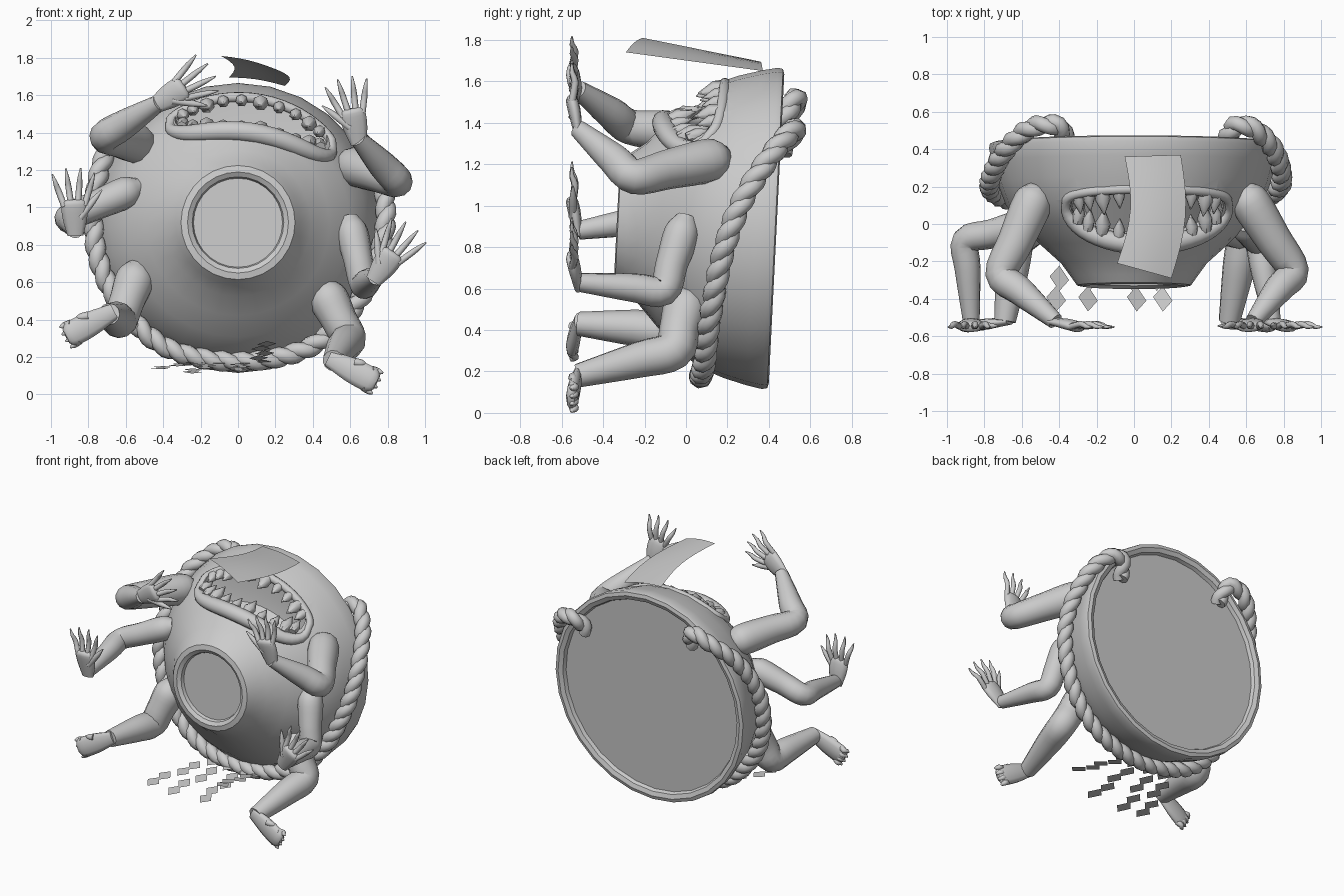
import bpy, bmesh, math
from mathutils import Vector

old = bpy.data.objects.get("Cube")
if old:
    bpy.data.objects.remove(old, do_unlink=True)

grey = bpy.data.materials.new("plain grey")
grey.use_nodes = True
grey.diffuse_color = (0.6, 0.6, 0.6, 1)
grey.node_tree.nodes["Principled BSDF"].inputs["Base Color"].default_value = (0.6, 0.6, 0.6, 1)


def finish(bm, name, angle=50, closed=True):
    if closed:
        bmesh.ops.recalc_face_normals(bm, faces=bm.faces)
    mesh = bpy.data.meshes.new(name)
    bm.to_mesh(mesh)
    bm.free()
    mesh.materials.append(grey)
    ob = bpy.data.objects.new(name, mesh)
    bpy.context.collection.objects.link(ob)
    if angle:
        smooth(ob, angle)
    return ob


def smooth(ob, angle):
    bpy.ops.object.select_all(action='DESELECT')
    ob.select_set(True)
    bpy.context.view_layer.objects.active = ob
    bpy.ops.object.shade_smooth_by_angle(angle=math.radians(angle))


def spline(points, steps):
    """Catmull-Rom through points of any dimension."""
    p = [Vector(q) for q in points]
    p = [2 * p[0] - p[1]] + p + [2 * p[-1] - p[-2]]
    out = []
    for i in range(1, len(p) - 2):
        a, b, c, d = p[i - 1:i + 3]
        for k in range(steps):
            t = k / steps
            out.append(0.5 * (2 * b + (c - a) * t + (2 * a - 5 * b + 4 * c - d) * t * t
                              + (3 * b - a - 3 * c + d) * t ** 3))
    return out + [p[-2]]


def bridge(bm, rings, closed=False):
    n = len(rings[0])
    pairs = list(zip(rings, rings[1:])) + ([(rings[-1], rings[0])] if closed else [])
    for a, b in pairs:
        for i in range(n):
            j = (i + 1) % n
            bm.faces.new((a[i], a[j], b[j], b[i]))
    if not closed:
        bm.faces.new(rings[0][::-1])
        bm.faces.new(rings[-1])


def tube(bm, path, sides=10, ref=(0, 0, 1), flat=1, closed=False):
    """Sweep along (x, y, z, radius) points; flat squashes along ref."""
    pos = [Vector(p[:3]) for p in path]
    u, rings, n = Vector(ref), [], len(path)
    for i, p in enumerate(pos):
        ahead = pos[(i + 1) % n] if closed else pos[min(i + 1, n - 1)]
        behind = pos[i - 1] if closed else pos[max(i - 1, 0)]
        t = (ahead - behind).normalized()
        u = (u - t * u.dot(t)).normalized()
        v = t.cross(u)
        angles = [2 * math.pi * k / sides for k in range(sides)]
        rings.append([bm.verts.new(p + path[i][3] * (u * flat * math.cos(a) + v * math.sin(a)))
                      for a in angles])
    bridge(bm, rings, closed)


# Bowl: lathe around a slightly leaning front-to-back axis
PROFILE = [(.238, -.295), (.245, -.318), (.27, -.334), (.305, -.328), (.335, -.285), (.39, -.21),
           (.49, -.12), (.60, -.01), (.685, .10), (.73, .22), (.76, .33), (.775, .405),
           (.77, .43), (.745, .437), (.715, .425), (.705, .40)]


def axis_z(y):
    return .92 - .04 * (y + .34)


def bowl_radius(y):
    outer = PROFILE[3:12]
    for (r0, y0), (r1, y1) in zip(outer, outer[1:]):
        if y <= y1:
            return r0 + (r1 - r0) * (y - y0) / (y1 - y0)
    return outer[-1][0]


def bowl_top(x, y):
    r = bowl_radius(y - .03)
    return axis_z(y) + math.sqrt(max(r * r - x * x, 0))


bm = bmesh.new()
rings = []
for r, y in PROFILE:
    ring = []
    for k in range(28):
        a = 2 * math.pi * k / 28
        ring.append(bm.verts.new((r * math.cos(a), y + .05 * r * math.sin(a),
                                  axis_z(y) + r * math.sin(a))))
    rings.append(ring)
bridge(bm, rings)
bowl = finish(bm, "bowl_body", 0)


def mouth_edge(angle, scale=1):
    """Mouth outline on the bowl: straight upper edge, round lower edge."""
    s = math.sin(angle)
    s = .09 * s ** .5 if s > 0 else .18 * s
    x, y = .07 + .42 * scale * math.cos(angle), .095 + scale * s
    return Vector((x, y, bowl_top(x, y)))


# Mouth cavity cut into the top of the bowl
bm = bmesh.new()
rings = []
for scale, drop in ((.8, .24), (.95, .15), (1, -.25)):
    rings.append([bm.verts.new(mouth_edge(2 * math.pi * k / 40, scale) - Vector((0, 0, drop)))
                  for k in range(40)])
bridge(bm, rings)
bmesh.ops.triangulate(bm, faces=bm.faces)
cutter = finish(bm, "mouth_cutter", 0)
cutter.hide_render = True
cut = bowl.modifiers.new("mouth", 'BOOLEAN')
cut.object = cutter
cut.operation = 'DIFFERENCE'
bpy.context.view_layer.objects.active = bowl
bpy.ops.object.modifier_apply(modifier=cut.name)
bpy.data.objects.remove(cutter, do_unlink=True)
smooth(bowl, 35)

# Lips around the opening, the lower one fuller
bm = bmesh.new()
lip = []
for k in range(48):
    a = 2 * math.pi * k / 48
    p = mouth_edge(a, 1.03)
    low = max(-math.sin(a), 0)
    lip.append((p.x, p.y - .02 * low, p.z - .015 + .02 * low, .027 + .028 * low))
tube(bm, lip, 10, closed=True)
finish(bm, "lips", 60)

# Two rows of pointed teeth
for name, side in (("upper_teeth", 1), ("lower_teeth", -1)):
    bm = bmesh.new()
    for k in range(10):
        a = side * math.radians(24 + 132 * k / 9)
        p = mouth_edge(a, .96) + Vector((0, 0, -.025 if side > 0 else .01))
        size = 1.3 if k % 3 == 1 else 1
        d = Vector((-.015 * math.cos(a), -side * .095, .035 if side < 0 else -.02)) * size
        root, mid, tip = p - d * .2, p + d * .35, p + d
        tube(bm, [(*root, .028), (*mid, .033 * size), (*tip, .003)], 7)
    finish(bm, name)

# Two-strand rope wrapped under the bowl, ends hooked over the rim
ROPE = [(-.37, .45, 1.39), (-.38, .49, 1.46), (-.43, .53, 1.52), (-.56, .51, 1.46),
        (-.69, .39, 1.32), (-.765, .25, 1.07), (-.755, .17, .76), (-.63, .12, .48),
        (-.38, .09, .25), (0, .07, .175), (.38, .09, .25), (.63, .12, .48), (.765, .18, .78),
        (.79, .27, 1.02), (.74, .41, 1.24), (.64, .51, 1.36), (.55, .53, 1.36),
        (.51, .48, 1.31), (.50, .45, 1.24)]
raw = spline(ROPE, 20)
line, carry, STEP = [raw[0]], 0, .022
for a, b in zip(raw, raw[1:]):
    length = (b - a).length
    while carry + length >= STEP:
        a = a.lerp(b, (STEP - carry) / length)
        length, carry = (b - a).length, 0
        line.append(a)
    carry += length
bm = bmesh.new()
for phase in (0, math.pi):
    strand, u = [], Vector((0, 0, 1))
    for i, p in enumerate(line):
        t = (line[min(i + 1, len(line) - 1)] - line[max(i - 1, 0)]).normalized()
        u = (u - t * u.dot(t)).normalized()
        a = phase + 2 * math.pi * i / 9
        q = p + .017 * (u * math.cos(a) + t.cross(u) * math.sin(a))
        strand.append((*q, .041))
    tube(bm, strand, 8)
finish(bm, "twisted_rope", 60)

# Zigzag paper streamers: chains of diamonds running forward from the rope
for n, (x0, x1, z1) in enumerate([(-.25, -.43, .14), (-.12, -.26, .12),
                                  (.02, 0, .13), (.12, .14, .27)]):
    bm = bmesh.new()
    slope = (z1 - .17) / -.44
    for k in range(5):
        f = k / 4
        x = x0 + (x1 - x0) * f + .014 * (-1) ** k
        y = .04 - .44 * f
        bm.faces.new([bm.verts.new((x + dx, y + dy, .17 + slope * (y + dy - .04)))
                      for dx, dy in ((0, -.068), (.052, -.01), (0, .068), (-.052, .01))])
    finish(bm, "paper_streamer_%d" % (n + 1), 0, False)

# Curved paper strip above the mouth
bm = bmesh.new()
BACK = (Vector((-.05, .36, 1.695)), Vector((.25, .37, 1.65)))
FRONT = (Vector((-.09, -.21, 1.81)), Vector((.20, -.29, 1.74)))
rows = []
for i in range(9):
    f = i / 8
    row = []
    for k in range(7):
        s = k / 6
        p = BACK[0].lerp(BACK[1], s).lerp(FRONT[0].lerp(FRONT[1], s), f)
        p += Vector((.05 * math.sin(math.pi * f), 0, .012 * math.sin(math.pi * s)))
        row.append(bm.verts.new(p))
    rows.append(row)
for a, b in zip(rows, rows[1:]):
    for k in range(6):
        bm.faces.new((a[k], b[k], b[k + 1], a[k + 1]))
finish(bm, "paper_strip", 50, False)


def paw(bm, base, angle, palm, width, digit, radius, fan, thumb):
    """Flat palm or sole facing front, with five tapered digits."""
    def at(a, dist, dy=0):
        return base + Vector((math.cos(a) * dist, dy, math.sin(a) * dist))
    tube(bm, spline([(*at(angle, -.03), .045), (*at(angle, palm * .5, -.015), width),
                     (*at(angle, palm, -.03), width),
                     (*at(angle, palm * 1.15, -.035), width * .6)], 3), 10, (0, 1, 0), .42)
    for k in range(4):
        s = k - 1.5
        a = angle - thumb * s * fan
        across = Vector((math.sin(angle), 0, -math.cos(angle))) * s * width * .5 * thumb
        root = at(angle, palm * .9, -.03) + across
        d = Vector((math.cos(a), 0, math.sin(a))) * digit * (1.08 - .1 * abs(s))
        lift = Vector((0, .015, 0))
        tube(bm, spline([(*root, radius), (*(root + d * .5 + lift), radius * .95),
                         (*(root + d * .75), radius * .7), (*(root + d), .004)], 2), 7)
    a = angle + thumb * fan * 3.2
    root = at(angle + thumb * .4, palm * .5, -.025)
    d = Vector((math.cos(a), 0, math.sin(a))) * digit * .95
    tube(bm, spline([(*root, radius * 1.2), (*(root + d * .6), radius), (*(root + d), .004)], 3), 7)


def limb(name, joints, radii, angle, **shape):
    root, bend, end = [Vector(j) for j in joints]
    bm = bmesh.new()
    out = (root - bend).normalized()
    path = [(*(root + out * .085), radii[0] * .55), (*root, radii[0]),
            (*root.lerp(bend, .55), radii[0] * .92), (*bend, radii[1]),
            (*bend.lerp(end, .35), radii[1] * .93), (*end, radii[2])]
    tube(bm, spline(path, 4), 12)
    paw(bm, end, math.radians(angle), **shape)
    finish(bm, name, 60)


# Four arms with spread hands
ARM = (.105, .085, .045)
THIN_ARM = (.085, .075, .045)
HAND = dict(palm=.14, width=.07, digit=.20, radius=.018, fan=.22)
limb("upper_left_arm", [(.62, .12, 1.22), (.85, -.25, 1.14), (.64, -.52, 1.37)],
     ARM, 102, thumb=1, **HAND)
limb("upper_right_arm", [(-.54, .12, 1.34), (-.71, -.27, 1.38), (-.42, -.52, 1.56)],
     ARM, 32, thumb=-1, **HAND)
limb("lower_left_arm", [(.61, -.02, .87), (.67, -.11, .59), (.74, -.52, .63)],
     THIN_ARM, 55, thumb=1, **HAND)
limb("lower_right_arm", [(-.60, -.01, 1.08), (-.90, -.09, .95), (-.87, -.52, .88)],
     THIN_ARM, 92, thumb=-1, **HAND)

# Two legs with flat feet
LEG = (.105, .095, .058)
FOOT = dict(palm=.225, width=.07, digit=.07, radius=.02, fan=.10)
limb("left_leg", [(.48, 0, .52), (.59, -.06, .30), (.51, -.52, .18)], LEG, -27, thumb=1, **FOOT)
limb("right_leg", [(-.55, -.01, .62), (-.63, -.10, .40), (-.69, -.52, .43)],
     LEG, 208, thumb=-1, **FOOT)
